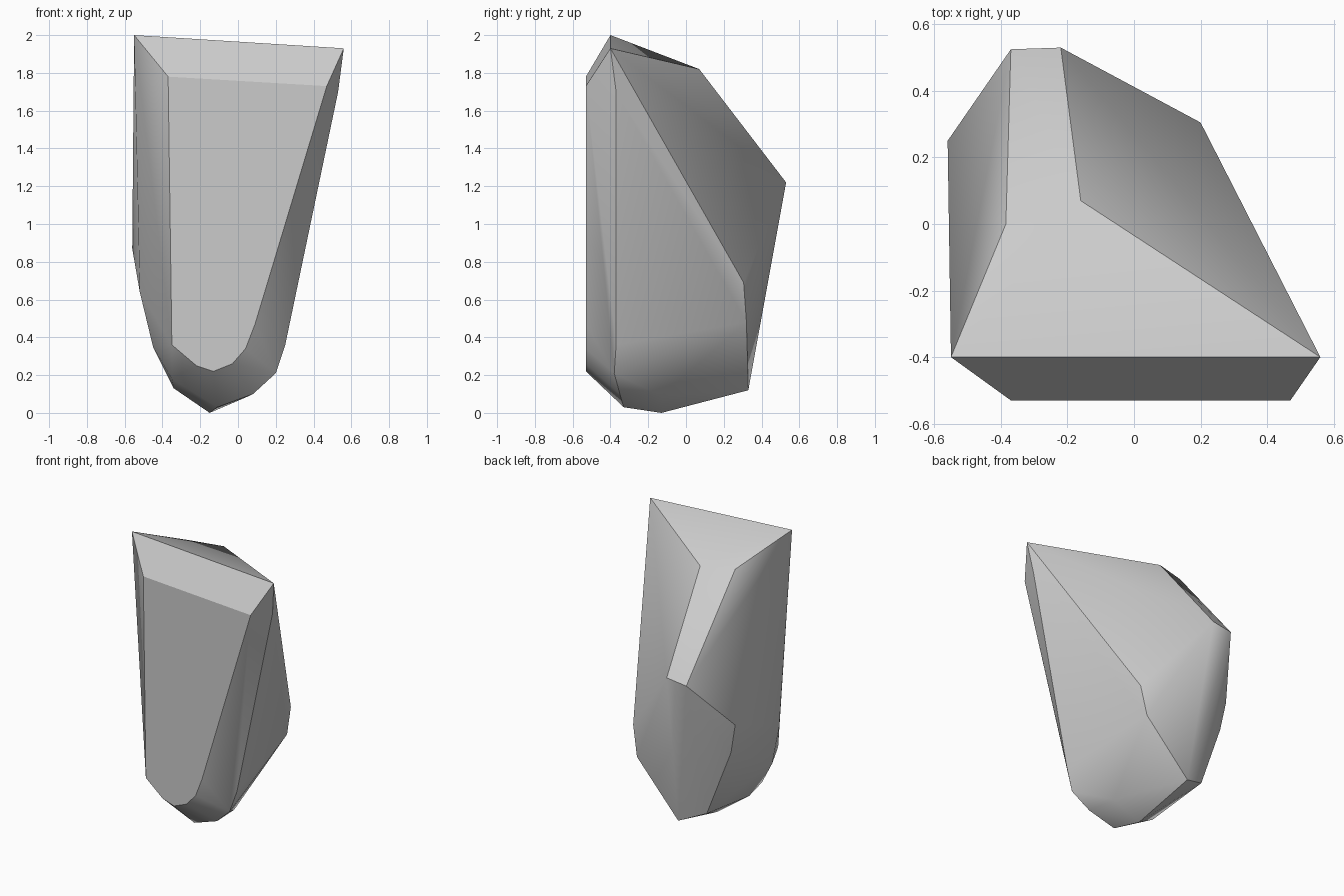
import bpy, bmesh, math

cube = bpy.data.objects.get("Cube")
if cube:
    bpy.data.objects.remove(cube, do_unlink=True)


def flat_material(name, grey):
    mat = bpy.data.materials.new(name)
    mat.use_nodes = True
    colour = (grey, grey, grey, 1)
    mat.diffuse_color = colour
    mat.node_tree.nodes["Principled BSDF"].inputs["Base Color"].default_value = colour
    return mat


def convex_stone(name, corners, mat):
    """Wrap a convex faceted shell around the given corner points."""
    bm = bmesh.new()
    for corner in corners:
        bm.verts.new(corner)
    hull = bmesh.ops.convex_hull(bm, input=bm.verts[:])
    loose = set(hull["geom_interior"]) | set(hull["geom_unused"])
    bmesh.ops.delete(bm, geom=[g for g in loose if isinstance(g, bmesh.types.BMVert)], context="VERTS")
    # Merge coplanar triangles into clean facets
    bmesh.ops.dissolve_limit(bm, angle_limit=math.radians(0.5), verts=bm.verts[:], edges=bm.edges[:])
    bmesh.ops.recalc_face_normals(bm, faces=bm.faces[:])
    mesh = bpy.data.meshes.new(name)
    bm.to_mesh(mesh)
    bm.free()
    mesh.materials.append(mat)
    obj = bpy.data.objects.new(name, mesh)
    bpy.context.collection.objects.link(obj)
    bpy.ops.object.select_all(action="DESELECT")
    obj.select_set(True)
    bpy.context.view_layer.objects.active = obj
    bpy.ops.object.shade_smooth_by_angle(angle=math.radians(30))
    return obj


# Flat cut front: outline as x, z on one vertical plane
front_plane = -0.53
front_outline = [(-0.37, 1.78), (0.47, 1.73), (0.09, 0.47), (0.04, 0.34), (-0.03, 0.26),
                 (-0.13, 0.22), (-0.22, 0.25), (-0.35, 0.36)]
front = [(x, front_plane, z) for x, z in front_outline]

# Sloping crown and the narrow ridge running down the back
crown = [(-0.55, -0.4, 2), (0.56, -0.4, 1.93), (0.53, -0.37, 1.7),
         (-0.16, 0.07, 1.82), (-0.385, 0, 1.83)]
back_ridge = [(-0.37, 0.525, 1.2), (-0.22, 0.53, 1.22)]

# Right-hand flank, from the back corner round to the lower front
flank_plus_x = [(0.2, 0.305, 0.69), (0.16, 0.32, 0.48), (0.25, -0.37, 0.36),
                (0.2, -0.38, 0.21), (0.08, -0.35, 0.1), (0.06, -0.13, 0.09)]

# Opposite flank, nearly vertical, tapering in at the foot
flank_minus_x = [(-0.56, 0.25, 0.87), (-0.52, 0.24, 0.66), (-0.345, 0.26, 0.19),
                 (-0.34, -0.22, 0.13), (-0.35, -0.35, 0.18), (-0.45, -0.32, 0.35),
                 (-0.52, -0.3, 0.64)]

# Pointed underside
foot = [(-0.17, 0.33, 0.12), (-0.15, -0.13, 0), (-0.11, -0.33, 0.03)]

stone = flat_material("stone grey", 0.6)
convex_stone("rock", front + crown + back_ridge + flank_plus_x + flank_minus_x + foot, stone)
